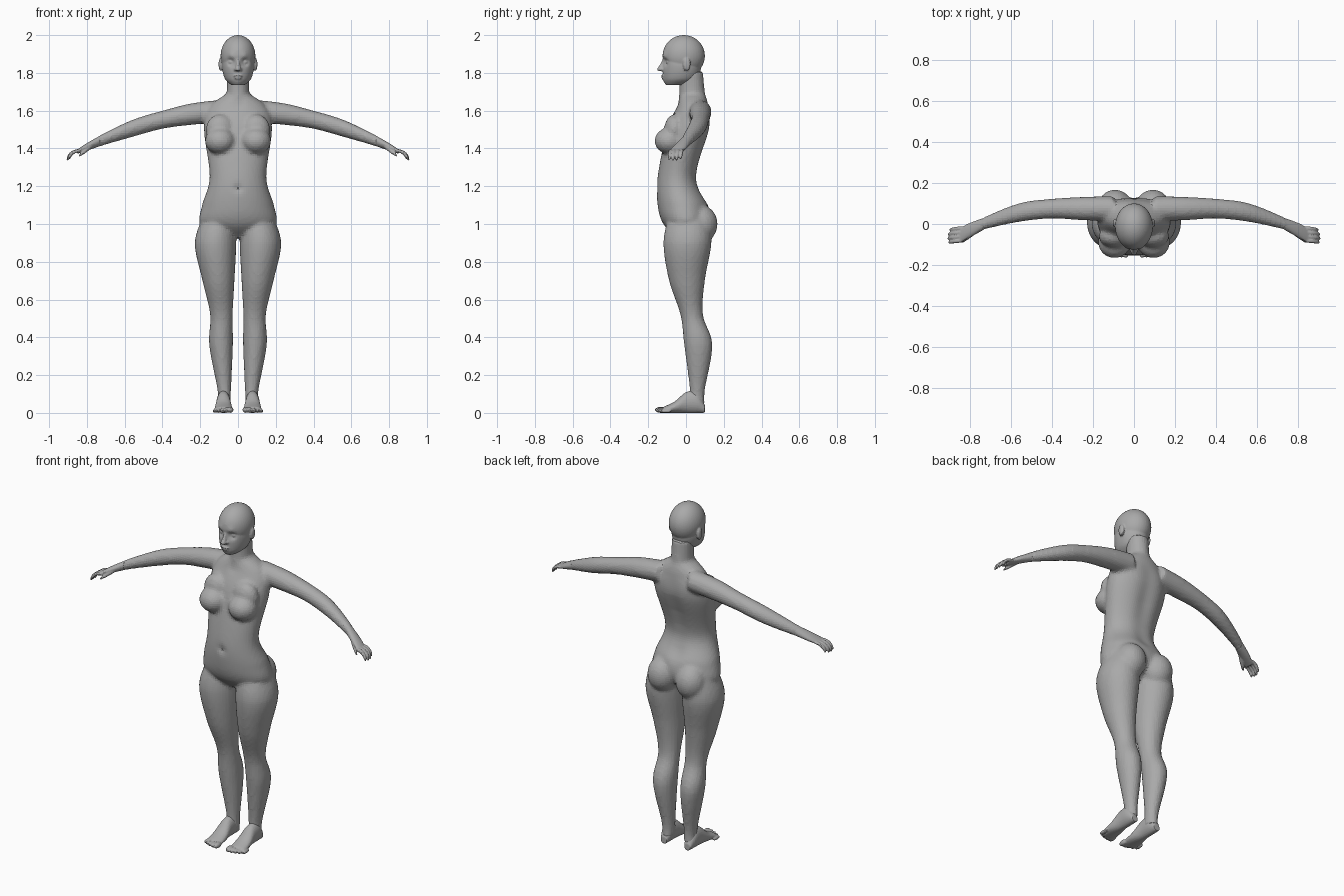
import bpy
import bmesh
from math import cos, sin, pi, exp
from mathutils import Vector, Matrix

if "Cube" in bpy.data.objects:
    bpy.data.objects.remove(bpy.data.objects["Cube"])

grey = bpy.data.materials.new("plain grey")
grey.use_nodes = True
grey.diffuse_color = (0.4, 0.4, 0.4, 1)
grey.node_tree.nodes["Principled BSDF"].inputs["Base Color"].default_value = grey.diffuse_color

across, deep, upward = Matrix.Identity(3)
SIDES = {"left": 1, "right": -1}


def smooth_stations(stations, steps):
    """Catmull-Rom interpolation between the given cross-sections."""
    padded = [stations[0], *stations, stations[-1]]
    result = []
    for before, start, end, after in zip(padded, padded[1:], padded[2:], padded[3:]):
        for step in range(steps):
            t = step / steps
            row = []
            for p, q, r, s in zip(before, start, end, after):
                leave, arrive = (r - p) / 2, (s - q) / 2
                ease = t * t * (3 - 2 * t)
                row.append(q + (r - q) * ease + leave * t * (1 - t) ** 2 - arrive * t * t * (1 - t))
            result.append(row)
    return result + [stations[-1]]


def loft(bm, stations, u, v, side=1, sides=24, steps=4):
    """Closed skin over elliptical sections (x, y, z, radius along u, radius along v)."""
    rings = []
    for x, y, z, radius_u, radius_v in smooth_stations(stations, steps):
        ring = []
        for i in range(sides):
            angle = 2 * pi * i / sides
            point = Vector((x, y, z)) + u * radius_u * cos(angle) + v * radius_v * sin(angle)
            point.x *= side
            ring.append(bm.verts.new(point))
        rings.append(ring)
    for lower, upper in zip(rings, rings[1:]):
        for i in range(sides):
            bm.faces.new((lower[i - 1], lower[i], upper[i], upper[i - 1]))
    bm.faces.new(rings[0])
    bm.faces.new(rings[-1])
    return [vert for ring in rings for vert in ring]


def upright(bm, rows, centre_x=lambda width: 0, **options):
    """Loft from rows of (height, half width, front, back)."""
    stations = [(centre_x(width), (front + back) / 2, z, width, (back - front) / 2)
                for z, width, front, back in rows]
    return loft(bm, stations, across, deep, **options)


def ball(bm, centre, radii, side=1):
    x, y, z = centre
    place = Matrix.Translation((x * side, y, z)) @ Matrix.Diagonal((*radii, 1))
    bmesh.ops.create_uvsphere(bm, u_segments=40, v_segments=30, radius=1, matrix=place)


def push(verts, centre, radius, offset):
    """Soft push along the depth, the same on both sides."""
    for vert in verts:
        mirrored = Vector((abs(vert.co.x), vert.co.y, vert.co.z))
        distance = (mirrored - Vector(centre)).length / radius
        vert.co += deep * offset * exp(-distance ** 2)


def arm_point(x):
    """Centre line of the arm, drooping outward and bending forward past the elbow."""
    return Vector((x, .075 - .6 * max(0, x - .38) ** 2, 1.6 - .3 * x * x))


def finish(bm, name, voxel):
    """Fuse overlapping volumes into one faceted skin."""
    bmesh.ops.recalc_face_normals(bm, faces=bm.faces)
    mesh = bpy.data.meshes.new(name)
    bm.to_mesh(mesh)
    bm.free()
    mesh.materials.append(grey)
    part = bpy.data.objects.new(name, mesh)
    bpy.context.collection.objects.link(part)
    fuse = part.modifiers.new("fuse", "REMESH")
    fuse.mode = "VOXEL"
    fuse.voxel_size = voxel
    relax = part.modifiers.new("relax", "SMOOTH")
    relax.factor = .5
    relax.iterations = 3


# Body: torso with spine groove, navel and collar hollow
body = bmesh.new()
torso = upright(body, [
    (1.69, .06, -.03, .1), (1.62, .15, -.05, .12), (1.5, .18, -.1, .13), (1.25, .15, -.15, .06),
    (1.1, .19, -.15, .12), (1, .2, -.12, .12), (.93, .1, -.05, .05)], sides=64, steps=9)
for step in range(6):
    push(torso, (0, .1, 1.15 + step * .08), .05, -.014)
push(torso, (0, -.15, 1.19), .016, .02)
push(torso, (0, -.06, 1.64), .025, .012)

# Neck
upright(body, [(1.59, .08, -.05, .12), (1.7, .06, -.035, .1), (1.81, .06, -.04, .09)])

for side in SIDES.values():
    # Chest and seat
    ball(body, (.095, -.088, 1.44), (.08, .078, .07), side)
    ball(body, (.095, -.06, 1.5), (.075, .055, .08), side)
    ball(body, (.092, .077, 1), (.086, .09, .1), side)

    # Legs
    upright(body, [
        (1.05, .08, -.09, .12), (.9, .11, -.12, .135), (.7, .085, -.09, .1), (.52, .06, -.03, .09),
        (.36, .063, -.01, .14), (.12, .036, .02, .1), (.04, .035, .01, .1)],
        centre_x=lambda width: .05 + .63 * width, side=side, steps=6)

    # Arms
    arm = [(.1, .06), (.25, .057), (.4, .048), (.55, .046), (.7, .033), (.76, .026)]
    loft(body, [(*arm_point(x), r, r) for x, r in arm], deep, upward, side=side)
finish(body, "body", .012)

# Head: cranium and face, with sockets and chin shaped before the features are added
head = bmesh.new()
ball(head, (0, -.012, 1.89), (.092, .112, .11))
upright(head, [(1.92, .07, -.12, .06), (1.84, .085, -.123, .08), (1.77, .07, -.12, .06),
               (1.735, .035, -.105, 0)], sides=64, steps=9)
push(head.verts, (.036, -.11, 1.857), .019, .02)
push(head.verts, (.035, -.11, 1.89), .018, -.006)
push(head.verts, (0, -.12, 1.755), .018, -.004)

# Nose and lips
loft(head, [(0, -.115, 1.875, .008, .008), (0, -.125, 1.845, .01, .012), (0, -.134, 1.82, .016, .02),
            (0, -.13, 1.81, .014, .016)], across, deep)
ball(head, (0, -.12, 1.784), (.024, .012, .006))
ball(head, (0, -.118, 1.772), (.02, .012, .007))
for side in SIDES.values():
    # Eyes, nostrils and ears
    ball(head, (.036, -.088, 1.857), (.017, .017, .012), side)
    ball(head, (.013, -.123, 1.818), (.009, .012, .008), side)
    ball(head, (.092, .004, 1.845), (.011, .02, .035), side)
finish(head, "head", .005)

for label, side in SIDES.items():
    # Palm
    hand = bmesh.new()
    palm = [(.73, .029, .028), (.8, .036, .02), (.85, .036, .012)]
    loft(hand, [(*arm_point(x), wide, thick) for x, wide, thick in palm], deep, upward, side=side)

    # Four fingers curling down along an arc
    for finger, length in enumerate((.065, .07, .068, .06)):
        base = arm_point(.837) + deep * (.02 * finger - .03)
        stations = []
        for joint in range(5):
            bend = joint * .33
            centre = base + length * (across * sin(bend) - upward * (1 - cos(bend)) - deep * bend / 9)
            radius = .01 * (1 - (joint / 5) ** 4)
            stations.append((*centre, radius, radius))
        loft(hand, stations, deep, (across + upward).normalized(), side=side, sides=12)

    # Thumb reaching forward and down
    root, tip = arm_point(.775) - deep * .015, Vector((.84, -.09, 1.36))
    along = (tip - root).normalized()
    first = along.cross(upward).normalized()
    stations = []
    for joint in range(5):
        radius = .014 * (1 - (joint / 5) ** 2)
        stations.append((*root.lerp(tip, joint / 4), radius, radius))
    loft(hand, stations, first, along.cross(first), side=side, sides=12)
    finish(hand, label + "_hand", .0045)

    # Heel and instep, resting on the ground
    foot = bmesh.new()
    sole = [(.1, .02, .02), (.06, .034, .055), (0, .037, .055), (-.06, .045, .03), (-.12, .048, .016)]
    loft(foot, [(.077, y, height, width, height) for y, width, height in sole], across, upward, side=side)

    # Toes, shorter and smaller toward the outside
    for toe in range(5):
        radius = .016 - .0015 * toe
        front = .0018 * toe ** 2 - .165
        ball(foot, (.04 + .021 * toe, front + .03, radius), (radius, .03, radius), side)
    finish(foot, label + "_foot", .0045)
